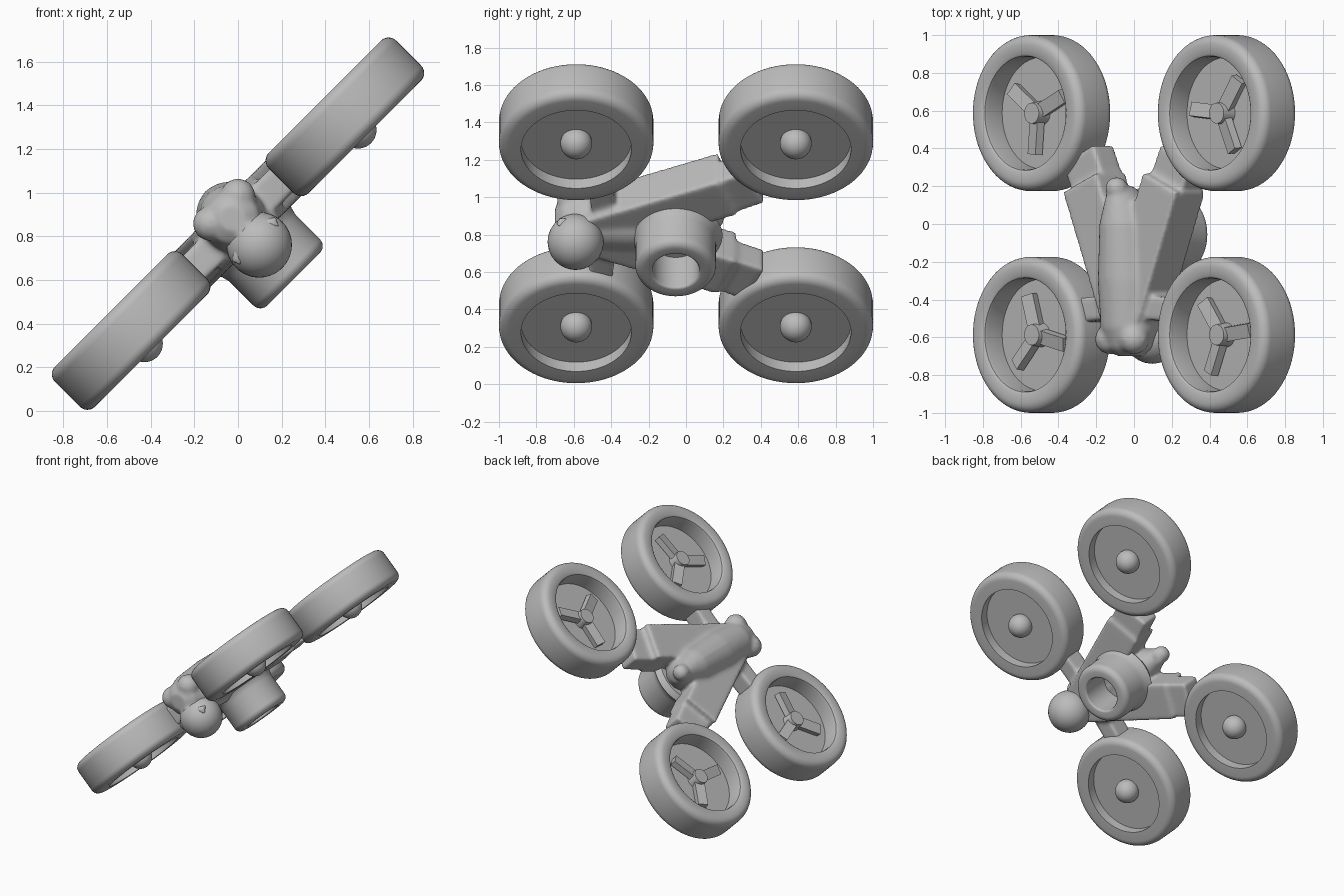
import bpy, bmesh
from math import pi, cos, sin, radians
from mathutils import Matrix, Vector

if "Cube" in bpy.data.objects:
    bpy.data.objects.remove(bpy.data.objects["Cube"])

grey = bpy.data.materials.new("plain grey")
grey.use_nodes = True
COL = (0.5, 0.5, 0.5, 1)
grey.diffuse_color = COL
grey.node_tree.nodes["Principled BSDF"].inputs["Base Color"].default_value = COL

# The whole aircraft is banked 45 degrees about its long axis
BANK = Matrix.Translation((0, 0, 0.858)) @ Matrix.Rotation(radians(-45), 4, "Y")


def add_object(name, bm, place=Matrix(), angle=35):
    bmesh.ops.recalc_face_normals(bm, faces=bm.faces)
    mesh = bpy.data.meshes.new(name)
    bm.to_mesh(mesh)
    bm.free()
    mesh.materials.append(grey)
    obj = bpy.data.objects.new(name, mesh)
    bpy.context.collection.objects.link(obj)
    obj.matrix_world = BANK @ place
    bpy.ops.object.select_all(action="DESELECT")
    obj.select_set(True)
    bpy.context.view_layer.objects.active = obj
    bpy.ops.object.shade_smooth_by_angle(angle=radians(angle))
    return obj


def at(x, y, z):
    return Matrix.Translation((x, y, z))


def lathe(profile, steps=72):
    bm = bmesh.new()
    verts = [bm.verts.new((r, 0, z)) for r, z in profile]
    edges = [bm.edges.new(pair) for pair in zip(verts, verts[1:])]
    bmesh.ops.spin(bm, geom=verts + edges, cent=(0, 0, 0), axis=(0, 0, 1),
                   angle=2 * pi, steps=steps)
    bmesh.ops.remove_doubles(bm, verts=bm.verts, dist=1e-4)
    return bm


def fillet(r, z, rad, start):
    # Quarter round in a lathe profile, sweeping anticlockwise from start degrees
    return [(r + rad * cos(radians(start + a)), z + rad * sin(radians(start + a)))
            for a in range(0, 91, 15)]


def ball(bm, centre, radius):
    bmesh.ops.create_uvsphere(bm, u_segments=32, v_segments=20, radius=radius,
                              matrix=at(*centre))


def bar(bm, start, end, width, height):
    # Flat-ended beam running level between two points
    start, end = Vector(start), Vector(end)
    d = end - start
    m = at(*((start + end) / 2)) @ d.to_track_quat("X", "Z").to_matrix().to_4x4()
    bmesh.ops.create_cube(bm, size=1,
                          matrix=m @ Matrix.Diagonal((d.length, width, height, 1)))


# Hull: lofted fuselage (y, half width, bottom, top) fused with the arms
hull = bmesh.new()
stations = [(-0.70, 0.06, -0.03, 0.10), (-0.66, 0.12, -0.08, 0.15),
            (-0.55, 0.15, -0.13, 0.19), (-0.30, 0.16, -0.14, 0.21),
            (0.00, 0.14, -0.13, 0.21), (0.12, 0.10, -0.10, 0.19),
            (0.20, 0.05, 0.02, 0.17)]
rings = []
for y, w, low, high in stations:
    rings.append([hull.verts.new((w * cos(t), y, (low + high) / 2 + (high - low) / 2 * sin(t)))
                  for t in (2 * pi * i / 24 for i in range(24))])
for a, b in zip(rings, rings[1:]):
    for i in range(24):
        j = (i + 1) % 24
        hull.faces.new((a[i], a[j], b[j], b[i]))
hull.faces.new(rings[0])
hull.faces.new(rings[-1][::-1])

for s in (-1, 1):
    ball(hull, (s * 0.09, -0.61, 0.09), 0.08)                              # nose lobe
    bar(hull, (0, -0.50, 0), (s * 0.30, 0.22, 0), 0.27, 0.23)              # rear arm
    bar(hull, (s * 0.25, 0.11, -0.02), (s * 0.365, 0.37, -0.02), 0.25, 0.16)  # sleeve
    bar(hull, (s * 0.05, -0.43, 0), (s * 0.36, -0.46, 0), 0.13, 0.15)      # front arm
    bar(hull, (0, -0.67, -0.06), (s * 0.13, -0.64, -0.12), 0.09, 0.05)     # brow
ball(hull, (0, 0.19, 0.13), 0.06)                                          # tail knob
hull_obj = add_object("hull", hull, angle=60)
remesh = hull_obj.modifiers.new("fuse", "REMESH")
remesh.mode = "VOXEL"
remesh.voxel_size = 0.014
remesh.use_smooth_shade = True
soften = hull_obj.modifiers.new("soften", "SMOOTH")
soften.factor = 0.5
soften.iterations = 8

# Camera ball under the nose
bm = bmesh.new()
ball(bm, (0, -0.59, -0.137), 0.15)
add_object("nose_ball", bm)

# Belly pod with a deep round bore
pod = [(0, -0.13), (0.125, -0.13), (0.125, -0.35)]
pod += [(r, z) for r, z in reversed(fillet(0.14, -0.345, 0.015, 180))][::-1]
pod += fillet(0.17, -0.315, 0.045, 270)
pod += [(0.215, -0.16), (0.225, -0.12), (0.25, -0.09), (0.22, -0.05), (0, -0.05)]
add_object("belly_pod", lathe(pod), at(0, -0.055, 0))

# Four ducted rotors: duct, hub dome below, three-blade propeller above
duct = [(0, -0.06), (0.295, -0.06), (0.295, -0.13)]
duct += fillet(0.363, -0.08, 0.05, 270) + fillet(0.363, 0.08, 0.05, 0)
duct += [(0.315, 0.13), (0.303, 0.122), (0.298, 0.105), (0.295, 0), (0, 0)]
for side, sx in (("left", 1), ("right", -1)):
    for end, sy in (("front", -1), ("rear", 1)):
        label = f"{end}_{side}"
        place = at(sx * 0.692, sy * 0.587, 0)
        add_object(label + "_duct", lathe(duct), place)

        bm = bmesh.new()
        ball(bm, (0, 0, -0.085), 0.085)
        add_object(label + "_motor_dome", bm, place)

        turn = {"rear_right": 25, "rear_left": 55,
                "front_right": -13, "front_left": 7}[label]
        bm = bmesh.new()
        bmesh.ops.create_cone(bm, cap_ends=True, segments=24, radius1=0.065,
                              radius2=0.055, depth=0.08, matrix=at(0, 0, 0.035))
        for k in range(3):
            m = (Matrix.Rotation(radians(turn + 120 * k), 4, "Z") @ at(0.115, 0, 0.03)
                 @ Matrix.Rotation(radians(12), 4, "X")
                 @ Matrix.Diagonal((0.21, 0.075, 0.045, 1)))
            bmesh.ops.create_cube(bm, size=1, matrix=m)
        add_object(label + "_propeller", bm, place)
